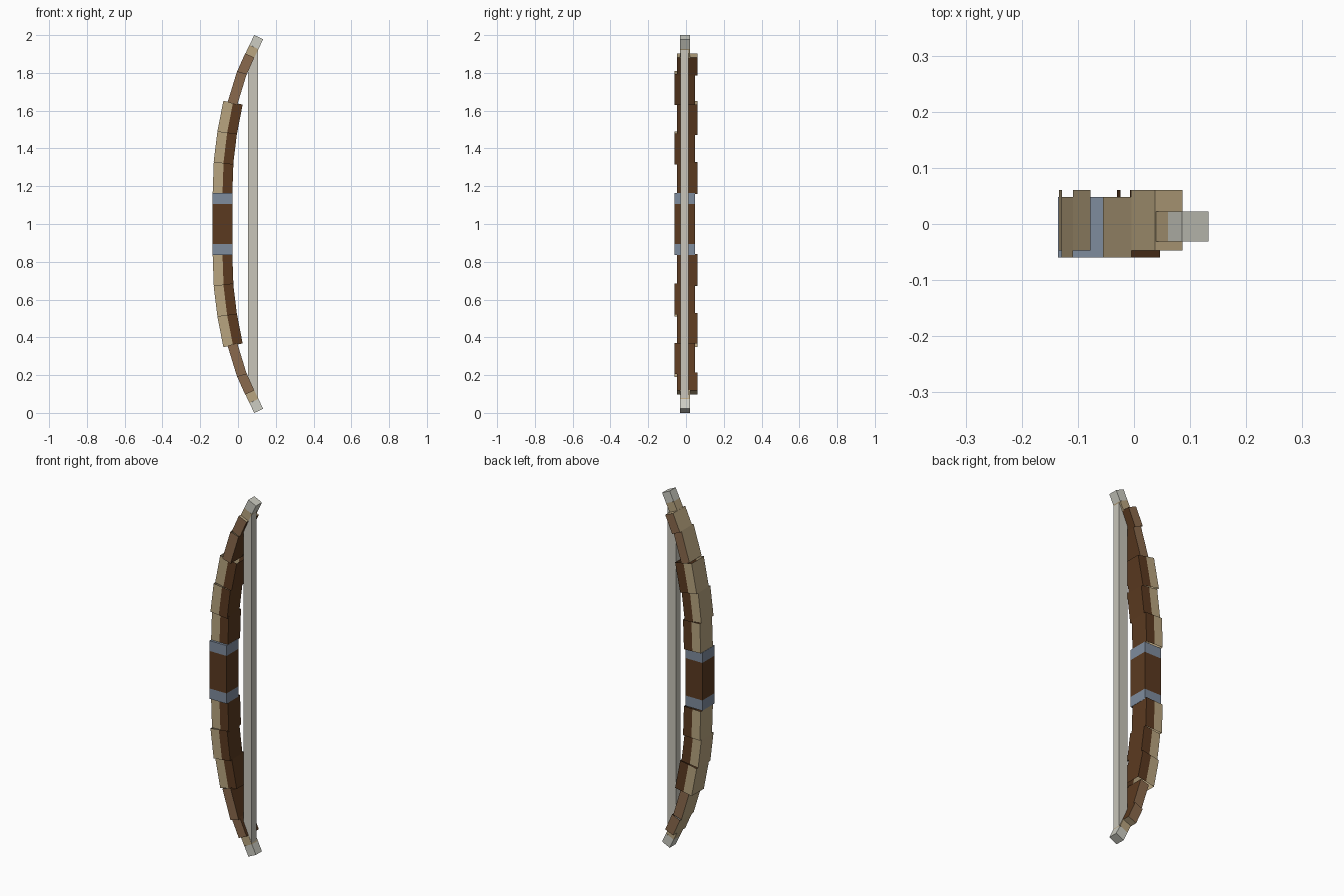
import bpy, bmesh
from math import radians
from mathutils import Matrix

cube = bpy.data.objects.get("Cube")
if cube:
    bpy.data.objects.remove(cube)


def material(name, hex_colour):
    def linear(c):
        return c / 12.92 if c <= 0.04045 else ((c + 0.055) / 1.055) ** 2.4
    rgb = [linear(int(hex_colour[i:i + 2], 16) / 255) for i in (0, 2, 4)]
    mat = bpy.data.materials.new(name)
    mat.use_nodes = True
    mat.diffuse_color = (*rgb, 1)
    bsdf = mat.node_tree.nodes["Principled BSDF"]
    bsdf.inputs["Base Color"].default_value = (*rgb, 1)
    bsdf.inputs["Roughness"].default_value = 0.9
    return mat


TAN = material("pale wood", "B9A580")
DARK = material("dark wood", "5B3A20")
MID = material("mid brown wood", "8A6A4D")
METAL = material("blue grey metal", "7F8C9E")
CORD = material("string cream", "C8C5BA")
HORN = material("tip horn", "CCCCC2")

FRONT = (-0.06, 0.048)   # depth range of pieces set forward
BACK = (-0.047, 0.061)   # depth range of pieces set back
THIN = (-0.031, 0.022)   # depth range of the tips
MID_Z = 1.0


def block(name, start, tilt, length, width, depth, outer, side_out, side_in,
          inner, cap=None, side=1):
    """Tilted box: outer face at -x, inner at +x, optional cap at its far end.
    start is (x, height above the middle); side -1 mirrors it downward."""
    bm = bmesh.new()
    bmesh.ops.create_cube(bm, size=1)
    y0, y1 = depth
    bmesh.ops.transform(bm, verts=bm.verts, matrix=(
        Matrix.Translation((width / 2, (y0 + y1) / 2, length / 2))
        @ Matrix.Diagonal((width, y1 - y0, length, 1))))
    # split the sides into two strips when they have two colours
    if side_out != side_in:
        bmesh.ops.bisect_plane(bm, geom=bm.verts[:] + bm.edges[:] + bm.faces[:],
                               plane_co=(width / 2, 0, 0), plane_no=(1, 0, 0))
    bm.normal_update()
    mats = [outer, side_out, side_in, inner, cap or inner]
    hidden = []
    for f in bm.faces:
        n, c = f.normal, f.calc_center_median()
        if abs(n.z) > 0.5:
            f.material_index = 4
            if n.z < 0 or cap is None:
                hidden.append(f)
        elif abs(n.x) > 0.5:
            f.material_index = 3 if n.x > 0 else 0
        else:
            f.material_index = 2 if c.x > width * 0.6 else 1
    bmesh.ops.delete(bm, geom=hidden, context='FACES')
    bmesh.ops.transform(bm, verts=bm.verts, matrix=(
        Matrix.Translation((start[0], 0, MID_Z))
        @ Matrix.Diagonal((1, 1, side, 1))
        @ Matrix.Translation((0, 0, start[1]))
        @ Matrix.Rotation(radians(tilt), 4, 'Y')))
    if side < 0:
        bmesh.ops.reverse_faces(bm, faces=bm.faces[:])
    mesh = bpy.data.meshes.new(name)
    bm.to_mesh(mesh)
    bm.free()
    for m in mats:
        mesh.materials.append(m)
    obj = bpy.data.objects.new(name, mesh)
    bpy.context.collection.objects.link(obj)


def plain(name, start, tilt, length, width, depth, mat, cap=None, side=1):
    block(name, start, tilt, length, width, depth, mat, mat, mat, mat, cap, side)


# Grip and string
plain("grip", (-0.135, -0.105), 0, 0.21, 0.106, FRONT, DARK)
plain("string", (0.054, -0.92), 0, 1.84, 0.052, (-0.03, 0.013), CORD)

# Thick limb pieces, two-tone: start x, height, tilt
thick = [(-0.134, 0.163, 2), (-0.129, 0.327, 7), (-0.109, 0.49, 11)]
# Slim limb pieces: start x, height, tilt, length
slim = [(-0.055, 0.645, 17, 0.172), (-0.005, 0.807, 24, 0.105)]

for side, label in ((1, "upper"), (-1, "lower")):
    plain(label + "_grip_band", (-0.135, 0.105), 0, 0.058, 0.106, FRONT,
          METAL, METAL, side)
    for i, (x, h, tilt) in enumerate(thick):
        block(f"{label}_limb_{i + 1}", (x, h), tilt, 0.165, 0.104,
              FRONT if i % 2 else BACK, TAN, TAN, DARK, DARK, None, side)
    for i, (x, h, tilt, length) in enumerate(slim):
        block(f"{label}_limb_{i + 4}", (x, h), tilt, length, 0.053,
              BACK if i else FRONT, TAN, MID, MID, DARK,
              TAN if i else None, side)
    # Tip: wooden neck and horn end
    plain(label + "_tip_neck", (0.038, 0.9), 25.5, 0.053, 0.052, THIN, TAN,
          None, side)
    plain(label + "_tip", (0.061, 0.948), 25.5, 0.058, 0.052, THIN, HORN,
          HORN, side)
